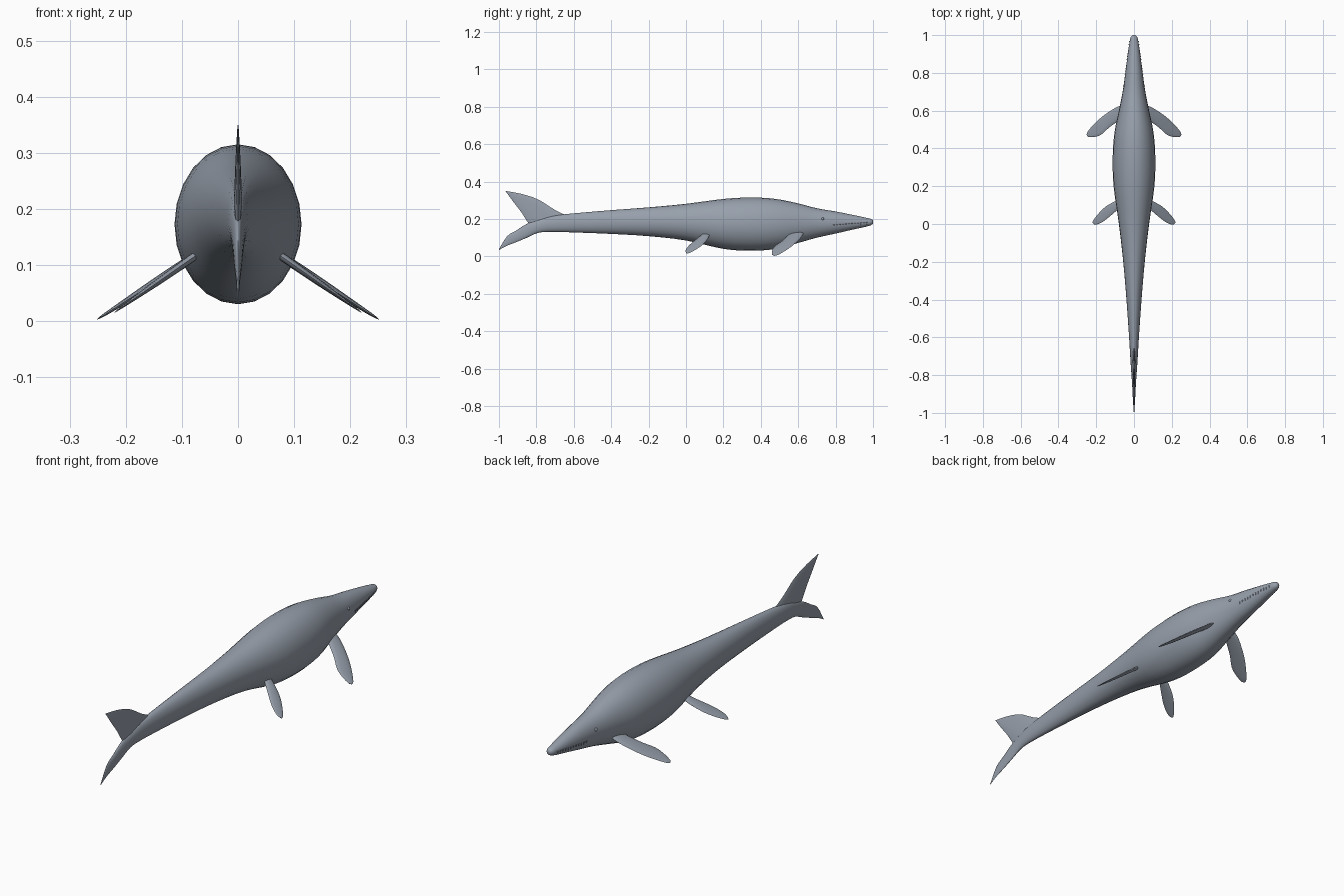
import bpy
import bmesh
import math
from mathutils import Vector

cube = bpy.data.objects.get("Cube")
if cube:
    bpy.data.objects.remove(cube, do_unlink=True)

skin = bpy.data.materials.new("blue grey skin")
skin.use_nodes = True
SKIN = (0.31, 0.35, 0.41, 1)
skin.diffuse_color = SKIN
skin.node_tree.nodes["Principled BSDF"].inputs["Base Color"].default_value = SKIN


def finish(name, bm):
    """Turn a bmesh into a smooth shaded object."""
    bmesh.ops.recalc_face_normals(bm, faces=bm.faces)
    mesh = bpy.data.meshes.new(name)
    bm.to_mesh(mesh)
    bm.free()
    mesh.materials.append(skin)
    obj = bpy.data.objects.new(name, mesh)
    bpy.context.collection.objects.link(obj)
    bpy.ops.object.select_all(action='DESELECT')
    obj.select_set(True)
    bpy.context.view_layer.objects.active = obj
    bpy.ops.object.shade_smooth_by_angle(angle=math.radians(50))
    return obj


def refine(rows, steps):
    """Smoothly interpolate between section rows."""
    out = []
    for i in range(len(rows) - 1):
        p, q = rows[i], rows[i + 1]
        o = rows[max(i - 1, 0)]
        r = rows[min(i + 2, len(rows) - 1)]
        for s in range(steps):
            t = s / steps
            out.append([b + 0.5 * t * (c - a + t * (2 * a - 5 * b + 4 * c - d
                        + t * (3 * (b - c) + d - a)))
                        for a, b, c, d in zip(o, p, q, r)])
    return out + [rows[-1]]


def loft(name, sections, side, sides):
    """Skin elliptical sections, each given by two edge points and a half thickness."""
    bm = bmesh.new()
    rings = []
    for a, b, half in sections:
        a, b = Vector(a), Vector(b)
        mid, arm = (a + b) / 2, (a - b) / 2
        angles = [math.tau * k / sides for k in range(sides)]
        rings.append([bm.verts.new(mid + arm * math.cos(t) + side * half * math.sin(t))
                      for t in angles])
    for r, s in zip(rings, rings[1:]):
        for k in range(sides):
            j = (k + 1) % sides
            bm.faces.new((r[k], r[j], s[j], s[k]))
    bm.faces.new(rings[0])
    bm.faces.new(rings[-1])
    return finish(name, bm)


X = Vector((1, 0, 0))

# Body: y, top, bottom, half width, from snout to lower tail lobe
body_rows = [
    (1.0, 0.192, 0.176, 0.007), (0.99, 0.2, 0.167, 0.017), (0.96, 0.207, 0.158, 0.024),
    (0.9, 0.22, 0.145, 0.033), (0.8, 0.24, 0.122, 0.046), (0.7, 0.257, 0.1, 0.06),
    (0.6, 0.283, 0.072, 0.08), (0.48, 0.307, 0.04, 0.104), (0.35, 0.315, 0.03, 0.113),
    (0.2, 0.307, 0.04, 0.108), (0, 0.281, 0.085, 0.08), (-0.2, 0.262, 0.108, 0.057),
    (-0.4, 0.247, 0.12, 0.04), (-0.6, 0.23, 0.128, 0.026), (-0.72, 0.216, 0.131, 0.019),
    (-0.79, 0.196, 0.126, 0.014), (-0.85, 0.174, 0.1, 0.01), (-0.91, 0.137, 0.075, 0.007),
    (-0.957, 0.107, 0.057, 0.004), (-1, 0.038, 0.034, 0.001)]
loft("body", [((0, y, t), (0, y, b), w) for y, t, b, w in refine(body_rows, 3)], X, 24)

# Upper tail fin: front edge y, z; rear edge y, z; half thickness
tail_rows = [
    (-0.62, 0.21, -0.82, 0.15, 0.008), (-0.7, 0.248, -0.85, 0.188, 0.007),
    (-0.79, 0.304, -0.88, 0.235, 0.005), (-0.88, 0.334, -0.92, 0.287, 0.003),
    (-0.965, 0.35, -0.962, 0.345, 0.001)]
loft("tail_fin", [((0, a, b), (0, c, d), w) for a, b, c, d, w in refine(tail_rows, 3)], X, 10)


# Flippers: leading x, y; trailing x, y; half thickness, on a drooping plane
def flipper(name, rows, slope):
    for label, m in (("left_", 1), ("right_", -1)):
        normal = Vector((m * slope, 0, 1)).normalized()

        def place(x, y):
            return (m * x, y, 0.11 - slope * (x - 0.085))
        loft(label + name, [(place(a, b), place(c, d), w)
                            for a, b, c, d, w in refine(rows, 3)], normal, 12)


flipper("front_flipper", [
    (0.055, 0.63, 0.045, 0.565, 0.008), (0.095, 0.617, 0.075, 0.55, 0.008),
    (0.16, 0.575, 0.13, 0.512, 0.007), (0.21, 0.53, 0.175, 0.472, 0.005),
    (0.245, 0.49, 0.215, 0.46, 0.003), (0.251, 0.472, 0.243, 0.461, 0.001)], 0.645)
flipper("rear_flipper", [
    (0.06, 0.132, 0.05, 0.098, 0.007), (0.1, 0.12, 0.075, 0.085, 0.007),
    (0.15, 0.092, 0.12, 0.047, 0.006), (0.19, 0.053, 0.16, 0.015, 0.004),
    (0.215, 0.02, 0.195, -0.002, 0.002), (0.22, 0.006, 0.212, -0.001, 0.001)], 0.7)


# Point on the body skin at a given y and z
def skin_x(y, z):
    for p, q in zip(body_rows, body_rows[1:]):
        if q[0] <= y <= p[0]:
            f = (p[0] - y) / (p[0] - q[0])
            _, t, b, w = [u + (v - u) * f for u, v in zip(p, q)]
            h = (2 * z - t - b) / (t - b)
            return w * math.sqrt(max(0, 1 - h * h))


# Teeth: a row of small cones along each jaw
teeth = bmesh.new()
for m in (1, -1):
    for k in range(12):
        y = 0.79 + 0.016 * k
        z = 0.164 + 0.0012 * k
        cone = bmesh.ops.create_cone(teeth, cap_ends=True, segments=6,
                                     radius1=0.0005, radius2=0.004, depth=0.012)
        bmesh.ops.translate(teeth, verts=cone["verts"],
                            vec=(m * skin_x(y, z), y, z))
finish("teeth", teeth)

# Eyes: shallow bumps on the sides of the head
eyes = bmesh.new()
for m in (1, -1):
    ball = bmesh.ops.create_uvsphere(eyes, u_segments=12, v_segments=8, radius=0.008)
    bmesh.ops.translate(eyes, verts=ball["verts"],
                        vec=(m * (skin_x(0.73, 0.2) - 0.004), 0.73, 0.2))
finish("eyes", eyes)
